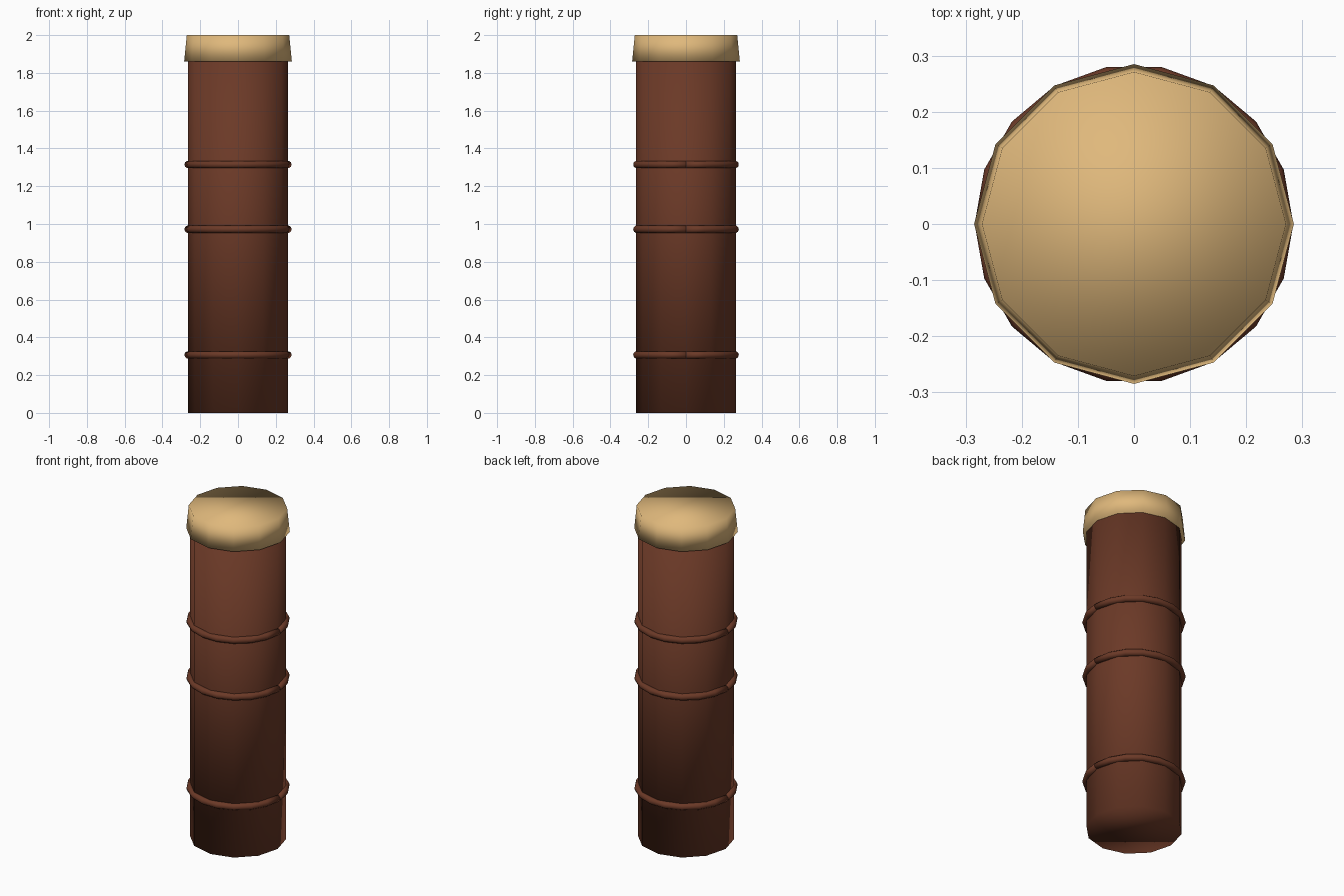
import bpy
import bmesh
import math
from mathutils import Matrix, Vector

cube = bpy.data.objects.get("Cube")
if cube:
    bpy.data.objects.remove(cube, do_unlink=True)

SIDES = 12


def make_material(name, colour):
    mat = bpy.data.materials.new(name)
    mat.use_nodes = True
    mat.diffuse_color = colour
    mat.node_tree.nodes["Principled BSDF"].inputs["Base Color"].default_value = colour
    return mat


def add_object(name, bm, mat):
    bmesh.ops.recalc_face_normals(bm, faces=bm.faces)
    for face in bm.faces:
        face.smooth = True
    mesh = bpy.data.meshes.new(name)
    bm.to_mesh(mesh)
    bm.free()
    mesh.materials.append(mat)
    obj = bpy.data.objects.new(name, mesh)
    bpy.context.collection.objects.link(obj)
    return obj


def tapered_column(name, r_bottom, r_top, z_bottom, z_top, mat):
    """Closed prism with a corner on each axis, soft shaded all over."""
    bm = bmesh.new()
    place = (Matrix.Translation((0, 0, (z_bottom + z_top) / 2))
             @ Matrix.Rotation(math.pi / 2, 4, 'Z'))
    bmesh.ops.create_cone(bm, cap_ends=True, segments=SIDES, radius1=r_bottom,
                          radius2=r_top, depth=z_top - z_bottom, matrix=place)
    return add_object(name, bm, mat)


def half_ring(name, radius, tube, z, start, mat):
    """Half hoop of round tube with closed ends."""
    bm = bmesh.new()
    arc, around = 9, 10
    loops = []
    for i in range(arc + 1):
        a = start + math.pi * i / arc
        out = Vector((math.cos(a), math.sin(a), 0))
        loop = []
        for j in range(around):
            t = math.tau * j / around
            p = out * (radius + tube * math.cos(t))
            loop.append(bm.verts.new((p.x, p.y, z + tube * math.sin(t))))
        loops.append(loop)
    for a, b in zip(loops, loops[1:]):
        for j in range(around):
            k = (j + 1) % around
            bm.faces.new((a[j], b[j], b[k], a[k]))
    bm.faces.new(loops[0])
    bm.faces.new(loops[-1])
    return add_object(name, bm, mat)


brown = make_material("dark brown", (0.147, 0.041, 0.02, 1))
tan = make_material("pale tan", (0.74, 0.48, 0.2, 1))

# Main post and its flared cap
tapered_column("post", 0.265, 0.265, 0.0, 1.95, brown)
tapered_column("cap", 0.285, 0.271, 1.86, 2.0, tan)

# Three hoops, each made of a front and a back half
for label, height in (("lower", 0.307), ("middle", 0.972), ("upper", 1.315)):
    half_ring(label + "_hoop_back", 0.264, 0.02, height, 0, brown)
    half_ring(label + "_hoop_front", 0.264, 0.02, height, math.pi, brown)
